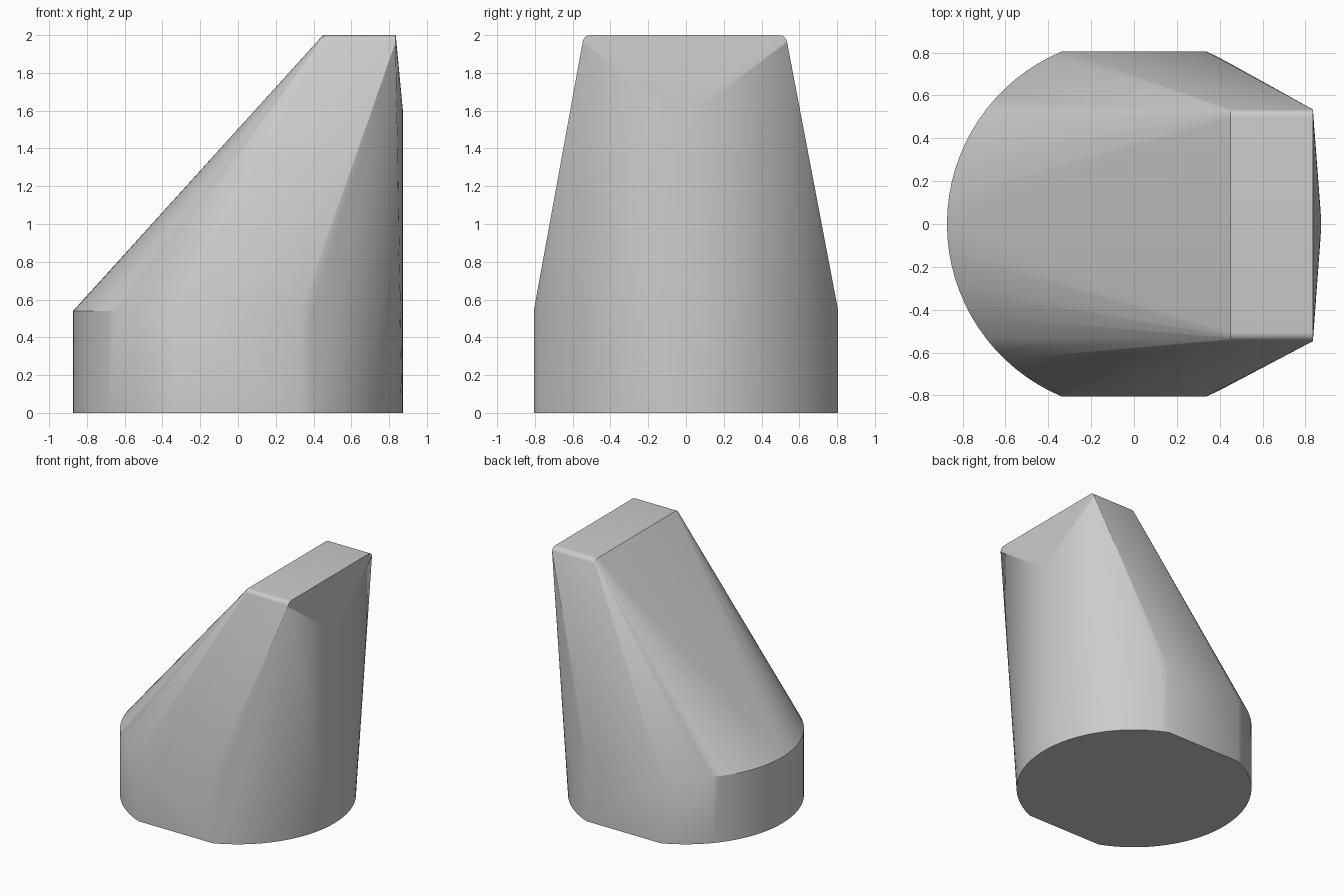
import bpy, bmesh, math

cube = bpy.data.objects.get("Cube")
if cube:
    bpy.data.objects.remove(cube, do_unlink=True)

RADIUS, FLAT = 0.873, 0.806      # round base, trimmed flat at front and back
BASE_H, TOP_H = 0.54, 2.0
HALF_ANGLE = math.asin(FLAT / RADIUS)

grey = bpy.data.materials.new("plain grey")
grey.use_nodes = True
colour = (0.6, 0.6, 0.6, 1)
grey.diffuse_color = colour
grey.node_tree.nodes["Principled BSDF"].inputs["Base Color"].default_value = colour


def arc(limit, z, steps, middle=0.0):
    """Points of the base circle either side of a middle direction."""
    angles = [middle + limit * (2 * i / steps - 1) for i in range(steps + 1)]
    return [(RADIUS * math.cos(a), RADIUS * math.sin(a), z) for a in angles]


# Trimmed round base
points = []
for z in (0, BASE_H):
    for middle in (0, math.pi):
        points += arc(HALF_ANGLE, z, 32, middle)

# Upright bulge on the tall side
points += arc(0.23, 1.6, 8)

# Narrow flat top with rounded ends
r = 0.04
for x in (0.45, 0.835):
    for side, y in ((-1, -0.547), (1, 0.535)):
        for i in range(7):
            a = math.pi / 2 * i / 6
            points.append((x, y - side * r * (1 - math.cos(a)),
                           TOP_H - r * (1 - math.sin(a))))

# Skin stretched over base, bulge and top
bm = bmesh.new()
for p in points:
    bm.verts.new(p)
hull = bmesh.ops.convex_hull(bm, input=bm.verts)
loose = [v for v in bm.verts if not v.link_faces]
bmesh.ops.delete(bm, geom=loose, context='VERTS')
bmesh.ops.dissolve_limit(bm, angle_limit=math.radians(0.3),
                         verts=bm.verts, edges=bm.edges)
bmesh.ops.recalc_face_normals(bm, faces=bm.faces)
mesh = bpy.data.meshes.new("slanted_body")
bm.to_mesh(mesh)
bm.free()
mesh.materials.append(grey)

body = bpy.data.objects.new("slanted_body", mesh)
bpy.context.collection.objects.link(body)
bpy.context.view_layer.objects.active = body
body.select_set(True)
bpy.ops.object.shade_smooth_by_angle(angle=math.radians(30))
